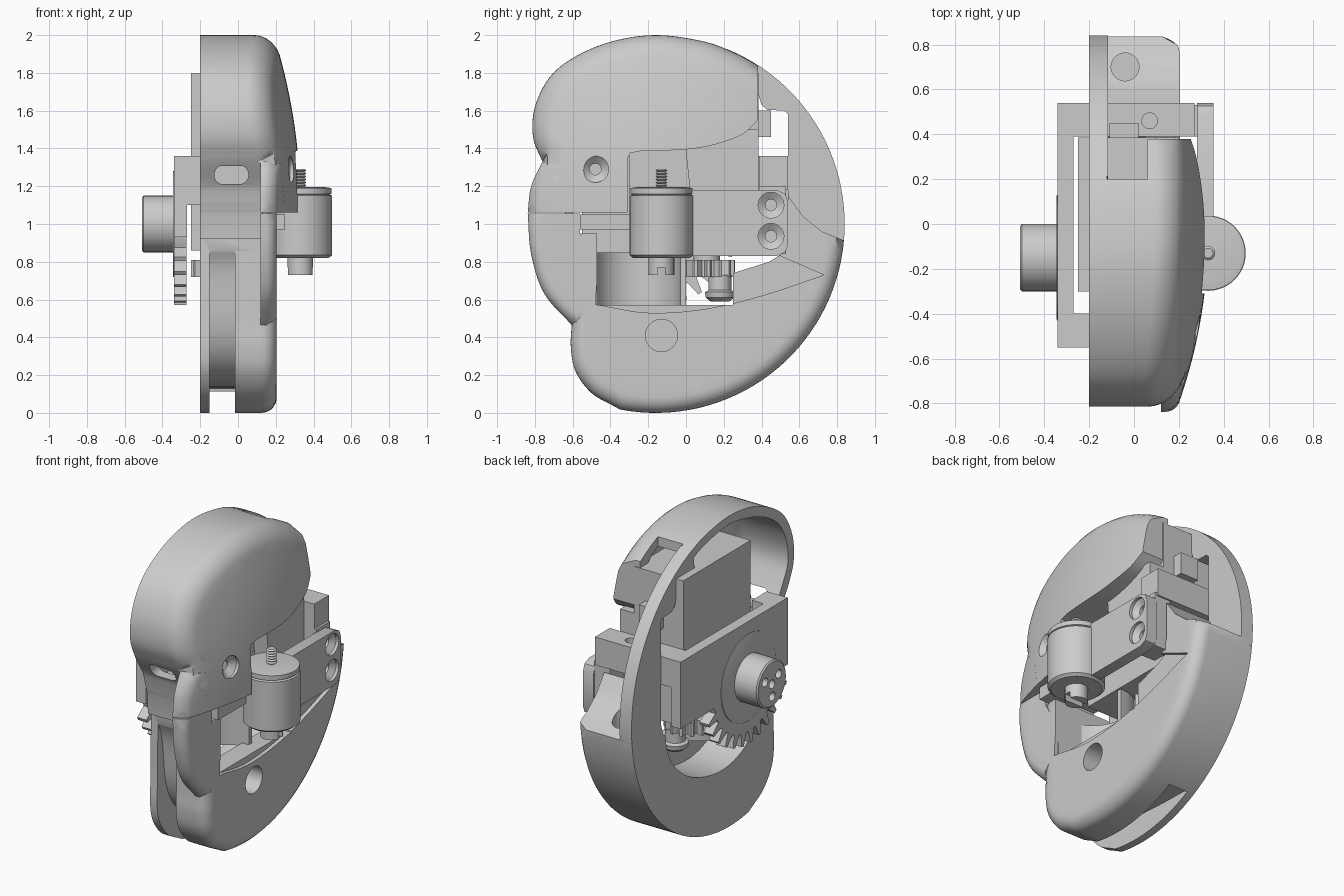
import bpy, bmesh, math
from mathutils import Vector
from mathutils.geometry import delaunay_2d_cdt

cube = bpy.data.objects.get("Cube")
if cube:
    bpy.data.objects.remove(cube, do_unlink=True)

grey = bpy.data.materials.new("plain grey")
grey.use_nodes = True
grey.diffuse_color = (0.6, 0.6, 0.6, 1)
grey.node_tree.nodes["Principled BSDF"].inputs["Base Color"].default_value = (0.6, 0.6, 0.6, 1)
parts = []


def finish(name, bm):
    bmesh.ops.recalc_face_normals(bm, faces=bm.faces[:])
    mesh = bpy.data.meshes.new(name)
    bm.to_mesh(mesh)
    bm.free()
    mesh.materials.append(grey)
    ob = bpy.data.objects.new(name, mesh)
    bpy.context.scene.collection.objects.link(ob)
    parts.append(ob)
    return ob


def loft(bm, rings):
    rows = [[bm.verts.new(p) for p in ring] for ring in rings]
    n = len(rows[0])
    for a, b in zip(rows, rows[1:]):
        for i in range(n):
            bm.faces.new((a[i], a[(i + 1) % n], b[(i + 1) % n], b[i]))
    bm.faces.new(rows[0][::-1])
    bm.faces.new(rows[-1])


def prism(name, outline, x0, x1):
    """Side outline in (y, z) swept along x."""
    bm = bmesh.new()
    loft(bm, [[(x, y, z) for y, z in outline] for x in (x0, x1)])
    return finish(name, bm)


def box(name, x0, x1, y0, y1, z0, z1):
    return prism(name, [(y0, z0), (y1, z0), (y1, z1), (y0, z1)], x0, x1)


def lathe(name, profile, centre, axis="Z", n=40):
    """Profile of (radius, position); centre is (x, y) for Z, (y, z) for X."""
    bm = bmesh.new()
    rings = []
    for r, h in profile:
        ring = []
        for i in range(n):
            a = math.tau * i / n
            u, v = centre[0] + r * math.cos(a), centre[1] + r * math.sin(a)
            ring.append((u, v, h) if axis == "Z" else (h, u, v))
        rings.append(ring)
    loft(bm, rings)
    return finish(name, bm)


def smooth(points, steps=5):
    """Curve through the points."""
    p = [Vector(q) for q in points]
    p = [2 * p[0] - p[1]] + p + [2 * p[-1] - p[-2]]
    out = []
    for a, b, c, d in zip(p, p[1:], p[2:], p[3:]):
        for i in range(steps):
            t = i / steps
            out.append(b + (c - a) * t / 2 + (2 * a - 5 * b + 4 * c - d) * t * t / 2
                       + (3 * b - a - 3 * c + d) * t ** 3 / 2)
    return [tuple(q) for q in out + [p[-2]]]


def outer_circle(start, end):
    """Points of the big round outline, angles in degrees, clockwise."""
    return [(-0.16 + math.cos(math.radians(a)), 1 + math.sin(math.radians(a))) for a in range(start, end, -3)]


def cut(ob, cutter):
    m = ob.modifiers.new("cut", "BOOLEAN")
    m.operation, m.object, m.solver = "DIFFERENCE", cutter, "EXACT"
    dg = bpy.context.evaluated_depsgraph_get()
    mesh = bpy.data.meshes.new_from_object(ob.evaluated_get(dg))
    ob.modifiers.clear()
    ob.data = mesh
    parts.remove(cutter)
    bpy.data.objects.remove(cutter, do_unlink=True)


def edge_distance(p, line):
    best = 9
    for a, b in zip(line, line[1:]):
        a, b = Vector(a), Vector(b)
        t = max(0, min(1, (p - a).dot(b - a) / max((b - a).length_squared, 1e-9)))
        best = min(best, (p - a - (b - a) * t).length)
    return best


def pillow(name, soft, hard, x0, top, r):
    """Closed slab with a domed outer face, rounded along the soft edge."""
    outline = [Vector(p) for p in soft]
    corners = [Vector(p) for p in [soft[-1]] + hard + [soft[0]]]
    for a, b in zip(corners, corners[1:]):
        n = max(1, round((b - a).length / 0.05))
        outline += [a.lerp(b, i / n) for i in range(1, n + 1)]
    outline.pop()
    n = len(outline)
    points = outline[:]
    # Rows of points that carry the rounding, on whichever side is inside
    for share in (0.02, 0.08, 0.2, 0.4, 0.7, 1):
        t = r * share
        for a, b, c in zip(soft, soft[1:], soft[2:]):
            side = (Vector(c) - Vector(a)).orthogonal().normalized() * t
            for p in (Vector(b) + side, Vector(b) - side):
                if edge_distance(p, soft) > 0.93 * t:
                    points.append(p)
    for i in range(-15, 16):
        for j in range(36):
            p = Vector((i * 0.06 + 0.007, j * 0.06 + 0.011))
            if edge_distance(p, soft) > 1.2 * r:
                points.append(p)
    loop = [(i, (i + 1) % n) for i in range(n)]
    coords, _, faces, *_ = delaunay_2d_cdt(points, loop, [], 1, 1e-5)
    bm = bmesh.new()
    made = {}
    for face in faces:
        for i in face:
            if i not in made:
                p = coords[i]
                d = min(r, edge_distance(p, soft))
                x = top(p.x, p.y) - r + math.sqrt(max(0, r * r - (r - d) ** 2))
                made[i] = bm.verts.new((x, p.x, p.y))
        bm.faces.new([made[i] for i in face])
    rim = [e for e in bm.edges if e.is_boundary]
    walls = bmesh.ops.extrude_edge_only(bm, edges=rim)["geom"]
    for v in walls:
        if isinstance(v, bmesh.types.BMVert):
            v.co.x = x0
    bmesh.ops.edgeloop_fill(bm, edges=[e for e in bm.edges if e.is_boundary])
    return finish(name, bm)


def dome(y, z):
    return 0.33 - 0.14 * ((z - 1.1) / 0.9) ** 2 - 0.13 * ((y + 0.05) / 0.75) ** 2


def flat(y, z):
    return 0.205


# Upper shell, hollow towards the right-hand mechanism
soft = smooth([(-0.76, 1.33), (-0.81, 1.46), (-0.80, 1.62), (-0.72, 1.78),
               (-0.58, 1.89), (-0.38, 1.97), (-0.15, 2.0), (0.1, 1.965), (0.26, 1.905), (0.38, 1.84)])
hard = smooth([(0.38, 1.55), (0.3, 1.475), (0.15, 1.42), (0, 1.395), (-0.25, 1.385)], 3)
hard += [(-0.295, 1.375), (-0.31, 1.35), (-0.31, 1.06), (-0.64, 1.06), (-0.68, 1.2)]
upper = pillow("upper_shell", soft, hard, -0.2, dome, 0.1)
soft = smooth([(-0.58, 1.12), (-0.62, 1.22), (-0.69, 1.34), (-0.75, 1.47), (-0.74, 1.6), (-0.67, 1.74),
               (-0.54, 1.84), (-0.36, 1.91), (-0.15, 1.945), (0.09, 1.91), (0.24, 1.85), (0.32, 1.78)])
hard = [(0.32, 1.58), (0.28, 1.53), (0.2, 1.49), (0, 1.445), (-0.3, 1.44), (-0.365, 1.4), (-0.365, 1.12)]
cut(upper, pillow("hollow", soft, hard, -0.3, lambda y, z: dome(y, z) - 0.055, 0.06))
cut(upper, box("notch", -0.12, 0.06, 0.2, 0.5, 1.6, 2.1))
slot = [(0.05 * math.copysign(1, math.cos(a)) + 0.04 * math.cos(a) - 0.035, 1.26 + 0.048 * math.sin(a))
        for a in [math.tau * (i + 0.5) / 24 for i in range(24)]]
bm = bmesh.new()
loft(bm, [[(x, y, z) for x, z in slot] for y in (-0.95, -0.55)])
cut(upper, finish("slot", bm))
cut(upper, lathe("screw_hole", [(0.03, 0.1), (0.03, 0.24), (0.07, 0.275), (0.07, 0.4)], (-0.48, 1.29), "X"))

# Front wing: domed part on the upper shell, flat part below the seam
soft = smooth([(-0.76, 1.33), (-0.82, 1.2), (-0.838, 1.06)])
pillow("upper_wing", soft, [(-0.56, 1.06), (-0.6, 1.3)], 0.12, dome, 0.06)
soft = smooth([(-0.838, 1.055), (-0.82, 0.84), (-0.75, 0.63), (-0.6, 0.46)])
pillow("lower_wing", soft, [(-0.5, 0.57), (-0.5, 0.85), (-0.56, 0.95), (-0.56, 1.055)], 0.12, flat, 0.06)
prism("front_wall", [(-0.6, 0.92), (-0.63, 0.92), (-0.64, 1.06), (-0.68, 1.2), (-0.6, 1.2)], -0.2, 0.13)

# Lower shell with groove, cavity and recessed ledge
soft = outer_circle(-5, -102) + smooth([(-0.38, 0.035), (-0.5, 0.105), (-0.585, 0.22), (-0.61, 0.35), (-0.605, 0.5), (-0.6, 0.95)])
hard = [(-0.47, 0.95), (-0.47, 0.57), (0.25, 0.57), (0.25, 0.74), (0.44, 0.8), (0.52, 0.85), (0.54, 0.92),
        (0.54, 1.15), (0.62, 1.04), (0.72, 0.96)]
lower = pillow("lower_shell", soft, hard, -0.2, flat, 0.08)
cavity = smooth([(-0.43, 1.2), (-0.43, 0.65), (-0.34, 0.47), (-0.1, 0.39), (0.2, 0.45), (0.42, 0.62), (0.5, 0.85), (0.5, 1.2)])
cut(lower, prism("cavity", cavity, -0.3, 0.05))
groove = smooth([(-0.62, 0.9), (-0.56, 0.75), (-0.52, 0.45), (-0.43, 0.27), (-0.27, 0.17), (0, 0.14), (0.3, 0.13)])
cut(lower, prism("groove", groove + [(0.35, -0.1), (-1, -0.1), (-1, 0.9)], -0.15, -0.015))
ledge = smooth([(-0.48, 0.575), (-0.2, 0.53), (0.1, 0.55), (0.4, 0.62), (0.73, 0.73)])
cut(lower, prism("ledge", ledge + [(0.5, 0.83), (0.2, 0.85), (-0.46, 0.85)], 0.18, 0.4))
cut(lower, lathe("round_hole", [(0.085, 0.06), (0.085, 0.4)], (-0.13, 0.41), "X"))
cut(lower, lathe("rear_hole", [(0.062, 0.75), (0.062, 1.3)], (-0.04, 0.7)))

# Thin rear plate that closes the outline
rim = outer_circle(68, -10)
prism("rear_plate", rim + [(0.54, 0.85), (0.54, 1.58), (0.52, 1.6), (0.43, 1.605), (0.4, 1.63), (0.385, 1.68), (0.2, 1.8)],
      -0.2, -0.115)

# Curved wall inside the opening
arc = [math.pi * i / 16 for i in range(17)]
bm = bmesh.new()
wall = [(0.1 - r * math.sin(a), -0.26 + r * math.cos(a)) for r, order in ((0.23, arc), (0.26, arc[::-1])) for a in order]
loft(bm, [[(x, y, z) for x, y in wall] for z in (0.55, 0.85)])
finish("curved_wall", bm)

# Motor and its bracket
box("motor", -0.25, 0.1, -0.3, 0.385, 0.86, 1.8)
prism("motor_side", [(0.04, 1.0), (0.385, 1.0), (0.385, 1.5), (0, 1.5), (0, 1.38)], 0.1, 0.2)
box("motor_tab", -0.11, 0.02, 0.38, 0.45, 1.46, 1.6)
box("bracket_plate", -0.34, -0.27, -0.55, 0.54, 0.93, 1.36)
box("bracket_front_end", -0.3, -0.19, -0.55, -0.4, 1.1, 1.36)
rear_end = box("bracket_rear_end", -0.3, 0.27, 0.39, 0.54, 1.18, 1.36)
cut(rear_end, lathe("pin_hole", [(0.035, 1.25), (0.035, 1.5)], (0.07, 0.46)))
box("inner_bar", 0.08, 0.25, -0.56, -0.25, 0.97, 1.05)

# Drive gear, teeth on its lower arc only
gear = []
for i in range(120):
    a = math.tau * i / 120
    lower_arc = math.sin(a) < -0.3
    r = 0.43 if lower_arc and i % 4 < 2 else 0.35
    gear.append((-0.15 + r * math.cos(a), 1.0 + r * math.sin(a)))
prism("drive_gear", gear, -0.338, -0.272)
lathe("gear_disc", [(0.28, -0.3), (0.28, -0.343), (0.275, -0.345)], (-0.15, 1.0), "X", 64)
hub = lathe("hub", [(0.15, -0.3), (0.15, -0.5), (0.14, -0.508)], (-0.15, 1.0), "X", 48)
for k in range(4):
    a = math.tau * k / 3 + 0.5
    off = 0.08 if k < 3 else 0
    cut(hub, lathe("hub_hole", [(0.028, -0.4), (0.028, -0.6)],
                   (-0.15 + off * math.cos(a), 1.0 + off * math.sin(a)), "X", 16))

# Pinion with its screw
bm = bmesh.new()
teeth = [(0.15 if i % 4 < 2 else 0.115, math.tau * i / 56) for i in range(56)]
loft(bm, [[(-0.1 + r * math.cos(a), 0.11 + r * math.sin(a), z) for r, a in teeth] for z in (0.72, 0.81)])
finish("pinion", bm)
lathe("pinion_shaft", [(0.07, 0.8), (0.07, 0.88)], (-0.1, 0.11))
lathe("pinion_screw", [(0.05, 0.59), (0.075, 0.61), (0.08, 0.64), (0.06, 0.65), (0.06, 0.73)], (-0.05, 0.18))

# Side arm with two screw holes
arm = prism("side_arm", [(-0.05, 0.86), (0.04, 0.83), (0.48, 0.83), (0.525, 0.85), (0.54, 0.89), (0.54, 1.12),
                         (0.525, 1.16), (0.48, 1.18), (-0.05, 1.18)], 0.28, 0.355)
for z in (0.935, 1.1):
    cut(arm, lathe("arm_hole", [(0.03, 0.1), (0.03, 0.31), (0.068, 0.335), (0.068, 0.5)], (0.45, z), "X"))
box("arm_spacer", 0.17, 0.285, 0.39, 0.53, 0.84, 1.2)

# Roller with threaded bolt and slotted nut
roller = (0.33, -0.13)
lathe("roller", [(0.15, 0.82), (0.168, 0.835), (0.168, 1.15), (0.155, 1.155), (0.165, 1.16), (0.165, 1.19), (0.13, 1.195)],
      roller, n=48)
thread = [(0.032 if i % 2 else 0.022, 1.18 + i * 0.008) for i in range(15)]
lathe("threaded_bolt", thread, roller, n=24)
nut = lathe("slotted_nut", [(0.068, 0.73), (0.068, 0.83)], roller, n=24)
cut(nut, box("nut_slot", 0.2, 0.5, -0.15, -0.11, 0.7, 0.77))

# Smooth shading with sharp edges kept
bpy.ops.object.select_all(action="DESELECT")
for ob in parts:
    ob.select_set(True)
bpy.context.view_layer.objects.active = parts[0]
bpy.ops.object.shade_smooth_by_angle(angle=math.radians(32))
